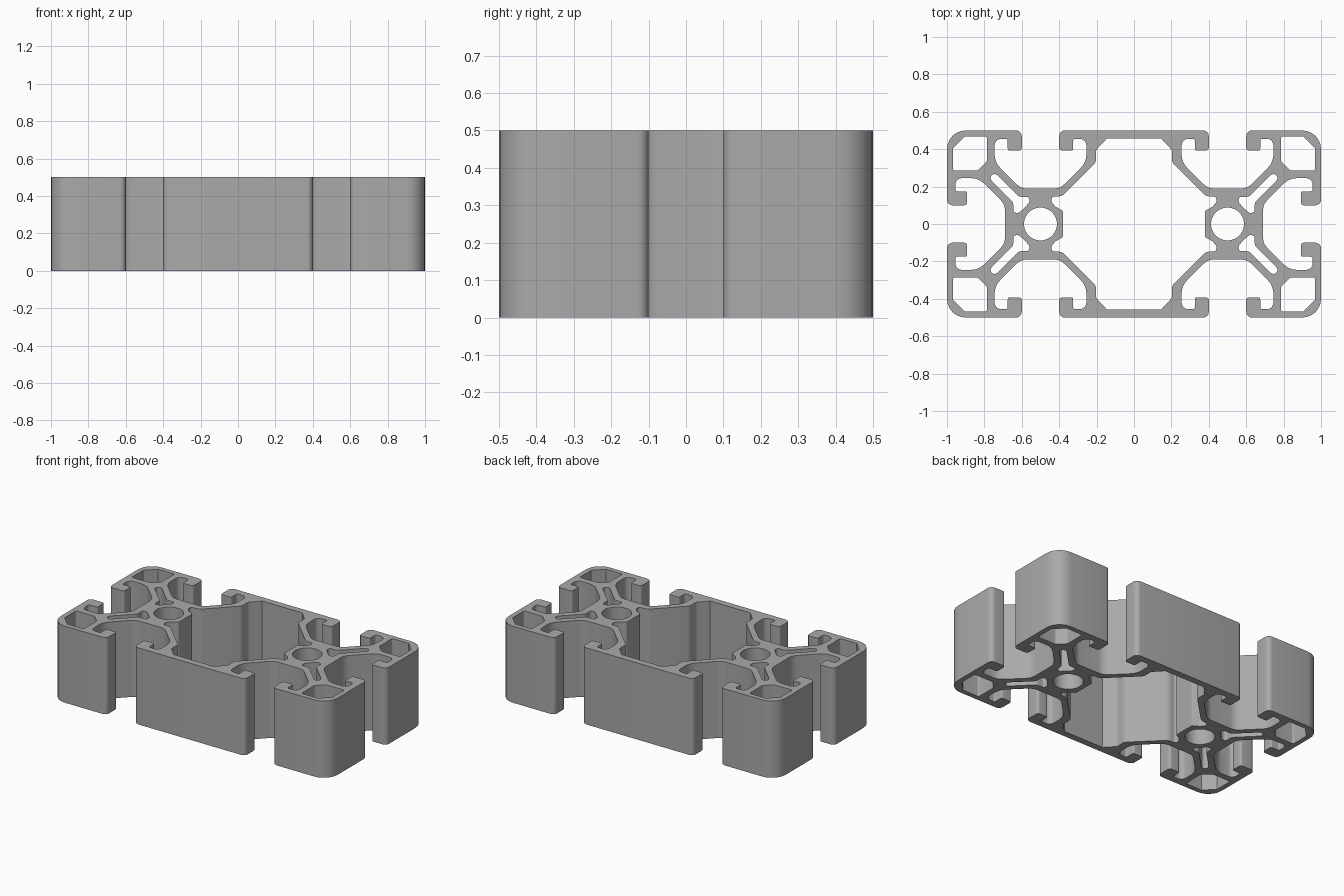
import bpy, bmesh, math
from mathutils import Vector

HEIGHT = 0.5
HUB = 0.5  # distance of each hub from the middle

cube = bpy.data.objects.get("Cube")
if cube:
    bpy.data.objects.remove(cube, do_unlink=True)


def rounded(points, steps=6):
    """Turn (x, y, radius) corners into a smooth closed outline."""
    out = []
    n = len(points)
    for i, (x, y, r) in enumerate(points):
        p = Vector((x, y))
        a = Vector(points[i - 1][:2]) - p
        b = Vector(points[(i + 1) % n][:2]) - p
        angle = a.angle(b)
        if r == 0 or angle > 3.1:
            out.append(p)
            continue
        reach = min(r / math.tan(angle / 2), 0.49 * a.length, 0.49 * b.length)
        r = reach * math.tan(angle / 2)
        a.normalize()
        b.normalize()
        centre = p + (a + b).normalized() * (r / math.sin(angle / 2))
        start, end = p + a * reach - centre, p + b * reach - centre
        sweep = start.angle_signed(end)
        for k in range(steps + 1):
            t = -sweep * k / steps
            c, s = math.cos(t), math.sin(t)
            out.append(centre + Vector((start.x * c - start.y * s,
                                        start.x * s + start.y * c)))
    return out


def four_way(quarter):
    """Mirror a quarter outline, running from the y axis to the x axis."""
    half = quarter + [(x, -y, r) for x, y, r in reversed(quarter)]
    return half + [(-x, y, r) for x, y, r in reversed(half)]


def diagonal(half):
    """Mirror half an outline across the hub's diagonal."""
    return half + [(y, x, r) for x, y, r in reversed(half)]


# Half of a T slot, measured from its hub: lip, hooked pocket, sloped floor
slot = [(0.1, 0.5, 0.03), (0.1, 0.393, 0.015), (0.175, 0.393, 0.01),
        (0.175, 0.455, 0.01), (0.245, 0.455, 0.055), (0.245, 0.33, 0.1),
        (0.105, 0.19, 0.08)]

# Outer outline: top slot, rounded corner, side slot
quarter = [(HUB - u, v, r) for u, v, r in slot]
quarter += [(HUB + u, v, r) for u, v, r in reversed(slot)]
quarter += [(1, 0.5, 0.1)]
quarter += [(HUB + v, u, r) for u, v, r in slot]
loops = [rounded(four_way(quarter))]

# Large middle chamber
chamber = [(0.145, 0.457, 0), (0.203, 0.395, 0.02), (0.203, 0.33, 0.04),
           (0.385, 0.147, 0.06), (0.44, 0.147, 0.015), (0.44, 0.115, 0.015),
           (0.42, 0.093, 0.02), (0.38, 0.07, 0.01)]
loops.append(rounded(four_way(chamber)))

# Corner chamber and diagonal web cavity, measured from the hub
corner = diagonal([(0.404, 0.468, 0), (0.286, 0.468, 0.01), (0.286, 0.335, 0.02)])
web = diagonal([(0.245, 0.275, 0.02), (0.115, 0.145, 0.04),
                (0.06, 0.145, 0.015), (0.06, 0.115, 0.015), (0.08, 0.093, 0.02)])
for sx in (1, -1):
    for sy in (1, -1):
        for cavity in (corner, web):
            loops.append([Vector((sx * (HUB + p.x), sy * p.y))
                          for p in rounded(cavity)])
    # Round bore through the hub
    turns = [math.tau * k / 40 for k in range(40)]
    loops.append([Vector((sx * HUB + 0.088 * math.cos(t), 0.088 * math.sin(t)))
                  for t in turns])

# Filled profile pulled up into a bar
curve = bpy.data.curves.new("extruded_bar", "CURVE")
curve.dimensions = "2D"
curve.fill_mode = "BOTH"
curve.extrude = HEIGHT / 2
for loop in loops:
    spline = curve.splines.new("POLY")
    spline.points.add(len(loop) - 1)
    for point, p in zip(spline.points, loop):
        point.co = (p.x, p.y, 0, 1)
    spline.use_cyclic_u = True

bar = bpy.data.objects.new("extruded_bar", curve)
bpy.context.collection.objects.link(bar)
bpy.ops.object.select_all(action="DESELECT")
bar.select_set(True)
bpy.context.view_layer.objects.active = bar
bpy.ops.object.convert(target="MESH")
bar = bpy.context.object

# Weld caps to walls and stand the bar on the floor
bm = bmesh.new()
bm.from_mesh(bar.data)
bmesh.ops.remove_doubles(bm, verts=bm.verts, dist=0.0002)
bmesh.ops.recalc_face_normals(bm, faces=bm.faces)
bmesh.ops.translate(bm, verts=bm.verts, vec=(0, 0, HEIGHT / 2))
bm.to_mesh(bar.data)
bm.free()
bpy.ops.object.shade_smooth_by_angle(angle=math.radians(30))

# Plain metal grey
grey = bpy.data.materials.new("aluminium_grey")
grey.use_nodes = True
colour = (0.4, 0.4, 0.4, 1)
grey.diffuse_color = colour
grey.node_tree.nodes["Principled BSDF"].inputs["Base Color"].default_value = colour
bar.data.materials.clear()
bar.data.materials.append(grey)
